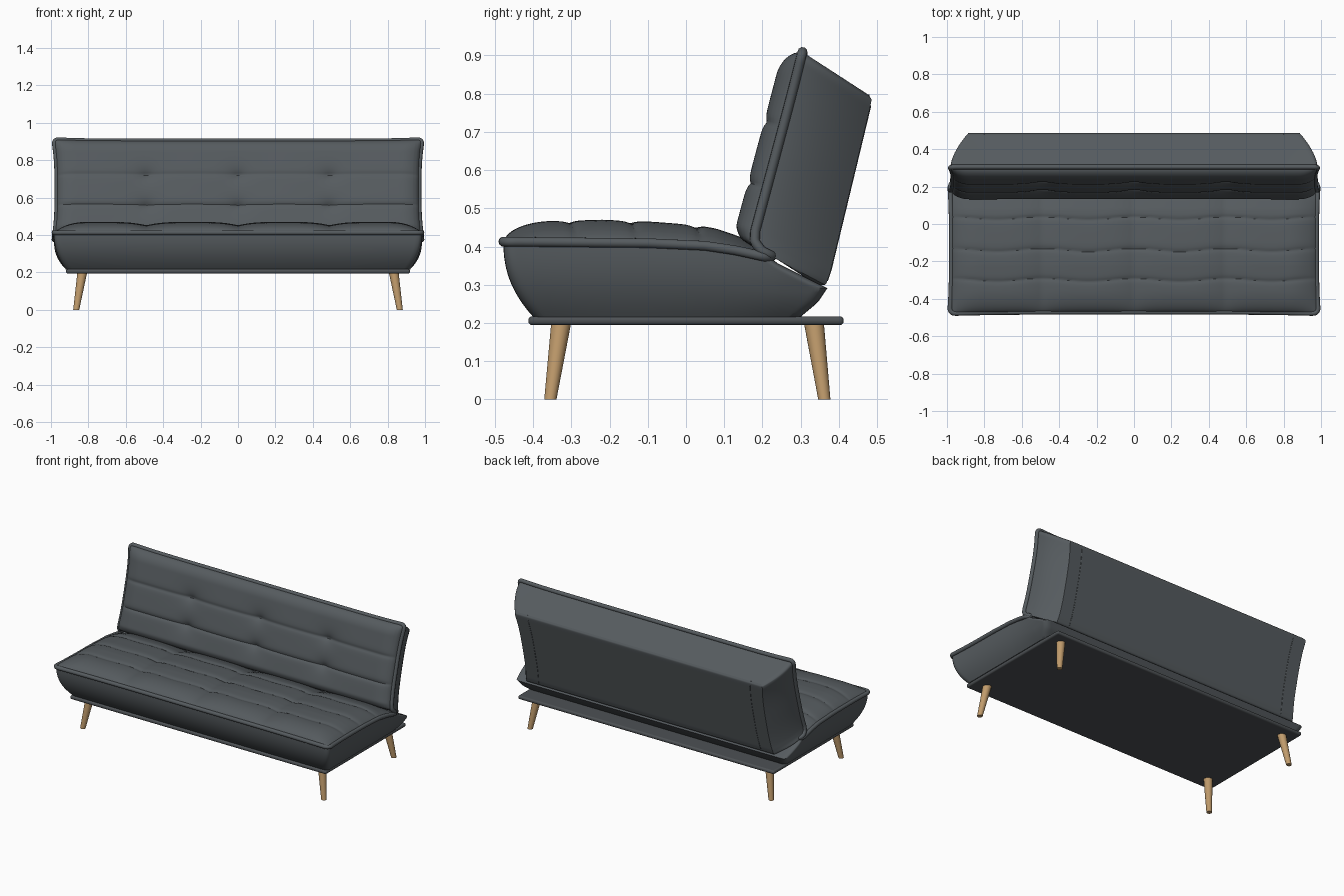
import bpy, bmesh, math
from mathutils import Vector

if "Cube" in bpy.data.objects:
    bpy.data.objects.remove(bpy.data.objects["Cube"])


def material(name, rgb):
    m = bpy.data.materials.new(name)
    m.diffuse_color = (*rgb, 1)
    m.use_nodes = True
    m.node_tree.nodes["Principled BSDF"].inputs["Base Color"].default_value = m.diffuse_color
    return m


FABRIC = material("charcoal fabric", (0.092, 0.105, 0.114))
BOARD = material("dark base", (0.075, 0.083, 0.09))
WOOD = material("light oak", (0.53, 0.33, 0.15))


def interp(pts, t):
    for a, b in zip(pts, pts[1:]):
        if t <= b[0]:
            k = max(0, (t - a[0]) / (b[0] - a[0]))
            return [p + (q - p) * k for p, q in zip(a[1:], b[1:])]
    return list(pts[-1][1:])


def steps(n):
    v = {round(-1 + 2 * i / n, 5) for i in range(n + 1)}
    for e in (0.965, 0.98, 0.99, 0.996):
        v |= {e, -e}
    return sorted(v)


def rounded(u, v, hw, hl, r):
    # pulls square corners of the unit grid onto an arc
    x, y = u * hw, v * hl
    dx, dy = abs(x) - hw + r, abs(y) - hl + r
    if dx > 0 and dy > 0:
        d = math.hypot(dx, dy)
        if d > r:
            x = math.copysign(hw - r + dx * r / d, x)
            y = math.copysign(hl - r + dy * r / d, y)
    return x / hw, y / hl


def rim(U, V):
    return ([(u, -1) for u in U[:-1]] + [(1, v) for v in V[:-1]] +
            [(u, 1) for u in U[:0:-1]] + [(-1, v) for v in V[:0:-1]])


def finish(ob, mat, angle=40):
    ob.data.materials.append(mat)
    bpy.ops.object.select_all(action='DESELECT')
    ob.select_set(True)
    bpy.context.view_layer.objects.active = ob
    if ob.type == 'MESH':
        bpy.ops.object.shade_smooth_by_angle(angle=math.radians(angle))


def upholstered(name, U, V, top, side, rings):
    # padded face + lofted sides + flat rear cap as one closed mesh
    bm = bmesh.new()

    def grid(f):
        g = [[bm.verts.new(f(u, v)) for u in U] for v in V]
        for a, b in zip(g, g[1:]):
            for i in range(len(U) - 1):
                bm.faces.new((a[i], a[i + 1], b[i + 1], b[i]))
    grid(top)
    grid(lambda u, v: side(u, v, 1))
    loop = rim(U, V)
    rows = [[bm.verts.new(side(u, v, k / rings)) for u, v in loop] for k in range(rings + 1)]
    n = len(loop)
    for a, b in zip(rows, rows[1:]):
        for i in range(n):
            bm.faces.new((a[i], a[(i + 1) % n], b[(i + 1) % n], b[i]))
    bmesh.ops.remove_doubles(bm, verts=bm.verts, dist=0.0003)
    bmesh.ops.recalc_face_normals(bm, faces=bm.faces)
    me = bpy.data.meshes.new(name)
    bm.to_mesh(me)
    bm.free()
    ob = bpy.data.objects.new(name, me)
    bpy.context.collection.objects.link(ob)
    finish(ob, FABRIC)


def tube(name, pts, r, closed=True):
    cu = bpy.data.curves.new(name, 'CURVE')
    cu.dimensions = '3D'
    cu.bevel_depth, cu.bevel_resolution = r, 3
    sp = cu.splines.new('POLY')
    sp.points.add(len(pts) - 1)
    for p, c in zip(sp.points, pts):
        p.co = (*c, 1)
    sp.use_cyclic_u = closed
    sp.use_smooth = True
    ob = bpy.data.objects.new(name, cu)
    bpy.context.collection.objects.link(ob)
    finish(ob, FABRIC)


def edge(d, w):
    k = min(max(d / w, 0), 1)
    return math.sqrt(1 - (1 - k) ** 2)


def groove(d, w):
    return math.exp(-abs(d) / w)


# Seat: padded top with three cross channels and soft columns
SEAM = [(-0.5, 0.413), (-0.1, 0.409), (0.05, 0.402), (0.13, 0.39), (0.24, 0.366)]
PAD = [(-0.5, 0.05), (-0.22, 0.06), (0.0, 0.054), (0.08, 0.049), (0.15, 0.036), (0.23, 0.015)]


def seat_side(u, v, t):
    s = 1 - t
    u, v = rounded(u, v, 0.98, 0.35, 0.03)
    bow = 1 - (1 - s) ** 2.3
    hw = 0.92 + (0.056 + 0.01 * abs(v) ** 3) * bow
    y0 = -0.40 - (0.071 + 0.008 * abs(u) ** 4) * bow
    y1 = interp([(0, 0.30), (0.25, 0.345), (0.5, 0.37), (1, 0.22)], s)[0]
    y = y0 + (y1 - y0) * (v + 1) / 2
    z = interp(SEAM, y)[0]
    return Vector((u * hw, y, 0.216 + (z - 0.216) * s))


def seat_top(u, v):
    p = seat_side(u, v, 0)
    d = edge(1 - abs(u), 0.16) * edge((v + 1) * 0.35, 0.12) * edge((1 - v) * 0.35, 0.05)
    col = 1 - abs(math.sin(math.pi * p.x / 0.49))
    cut = sum(groove(p.y - y - 0.008 * math.cos(2 * math.pi * p.x / 0.49), 0.012)
              for y in (-0.30, -0.14, 0.03))
    p.z += d * (interp(PAD, p.y)[0] - 0.018 * col ** 2 - 0.009 * cut)
    return p


SU, SV = steps(100), steps(90)
upholstered("seat", SU, SV, seat_top, seat_side, 14)
tube("seat_piping", [seat_side(u, v, 0) for u, v in rim(SU, SV)], 0.013)

# Backrest: leaning pad with two channels and six tufts, tapered behind
FRONT = [(0, .225, .375), (.03, .198, .388), (.07, .18, .412), (.12, .181, .44), (1, .305, .903)]
REAR = [(0, .345, .298), (.03, .366, .30), (.08, .377, .33), (.95, .482, .765), (.98, .486, .785), (1, .478, .797)]


def back_side(u, v, t):
    u, v = rounded(u, v, 0.98, 0.29, 0.025)
    h = (v + 1) / 2
    f, r = interp(FRONT, h), interp(REAR, h)
    hw = 0.968 + 0.018 * abs(v) ** 3 - 0.095 * t ** 1.7
    y, z = (a + (b - a) * t for a, b in zip(f, r))
    z += (1 - t) * 0.008 * abs(u) ** 8 * max(v, 0) ** 3
    return Vector((u * hw, y, z))


def back_pad(u, v):
    p = back_side(u, v, 0)
    d = edge(1 - abs(u), 0.1) * edge((1 - v) * 0.27, 0.07) * edge((v + 0.93) * 0.27, 0.06)
    b = 0.052
    for z in (0.715, 0.555):
        b -= 0.009 * groove(p.z - z, 0.01)
        for x in (-0.49, 0, 0.49):
            b -= 0.026 * math.exp(-math.hypot((p.x - x) / 0.055, (p.z - z) / 0.04))
    return p + Vector((0, -0.97, 0.24)) * b * d


BU, BV = steps(120), steps(80)
upholstered("backrest", BU, BV, back_pad, back_side, 12)
tube("backrest_piping", [back_side(u, v, 0) for u, v in rim(BU, BV)], 0.013)
# Stitched seams on the rear panel
for s, n in ((-1, "left"), (1, "right")):
    tube(n + "_rear_seam", [back_side(s * 0.9, -1 + i / 10, 1) for i in range(21)], 0.002, False)

# Base board with rounded edges
bpy.ops.mesh.primitive_cube_add(size=1, location=(0, 0, 0.206))
board = bpy.context.object
board.name = "base_board"
board.scale = (1.84, 0.825, 0.023)
bpy.ops.object.transform_apply(location=False, rotation=False, scale=True)
bv = board.modifiers.new("round", 'BEVEL')
bv.width, bv.segments = 0.01, 4
finish(board, BOARD)

# Splayed tapered legs
for sx, a in ((-1, "left"), (1, "right")):
    for yt, yb, b in ((-0.327, -0.355, "front"), (0.335, 0.362, "rear")):
        bm = bmesh.new()
        bmesh.ops.create_cone(bm, cap_ends=True, segments=24, radius1=0.016, radius2=0.026, depth=1)
        for v in bm.verts:
            k = v.co.z + 0.5
            v.co.x += sx * (0.865 + (0.833 - 0.865) * k)
            v.co.y += yb + (yt - yb) * k
            v.co.z = 0.198 * k
        me = bpy.data.meshes.new("leg")
        bm.to_mesh(me)
        bm.free()
        leg = bpy.data.objects.new(f"{b}_{a}_leg", me)
        bpy.context.collection.objects.link(leg)
        finish(leg, WOOD)
